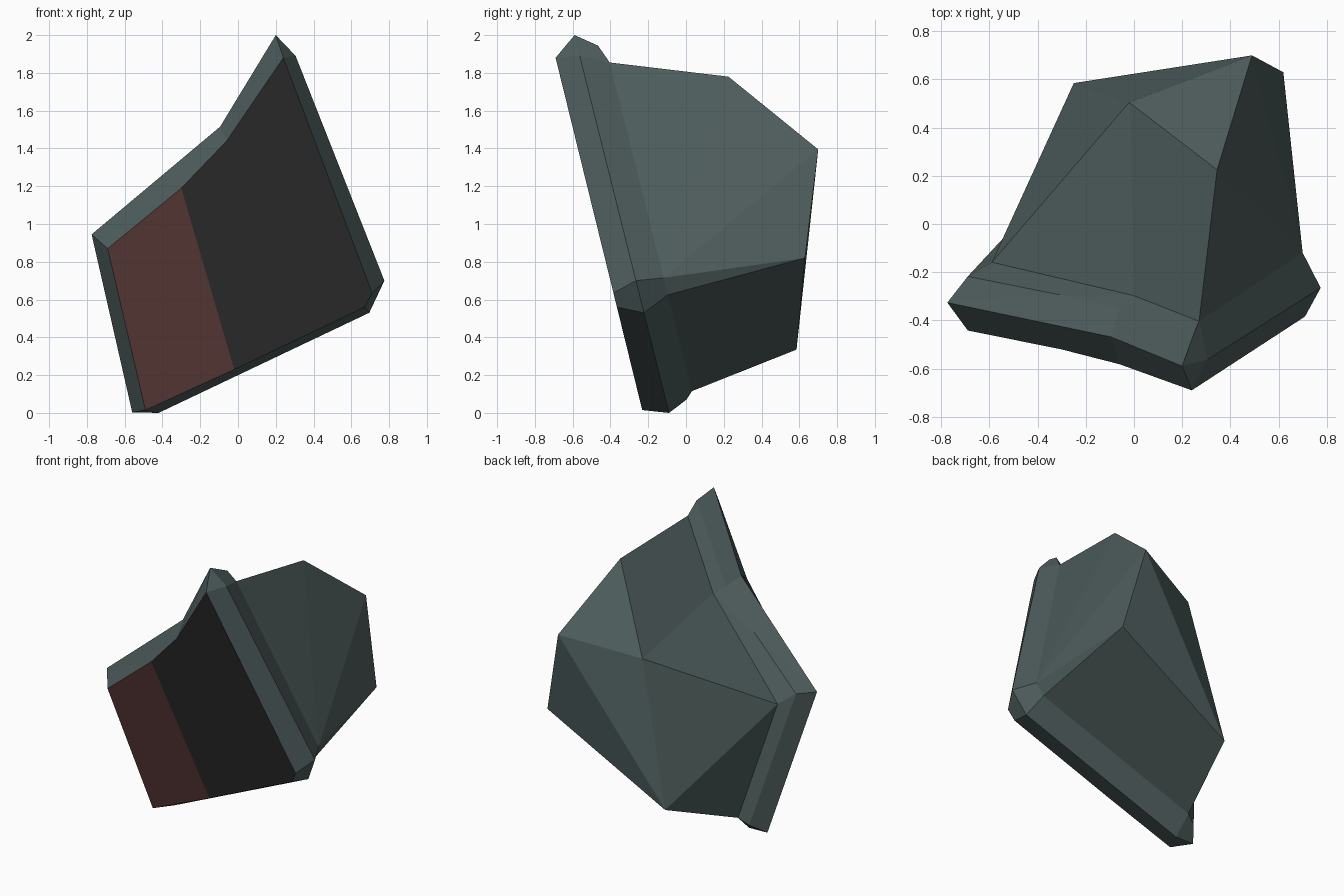
import bpy, bmesh

if "Cube" in bpy.data.objects:
    bpy.data.objects.remove(bpy.data.objects["Cube"])


def material(name, color):
    m = bpy.data.materials.new(name)
    m.diffuse_color = (*color, 1)
    m.use_nodes = True
    m.node_tree.nodes["Principled BSDF"].inputs["Base Color"].default_value = m.diffuse_color
    return m


def on_plane(names, offset, slope, xz):
    """Name points that lie on a backward-leaning plane y = offset + slope * z."""
    return {n: (x, offset + slope * z, z) for n, (x, z) in zip(names, xz)}


# front panel outline, including the colour split D-G
pts = on_plane("ABCDEFGH", -0.228, -0.246, [
    (.24, 1.88), (.71, .635), (.67, .56), (-.02, .23),
    (-.49, .015), (-.69, .87), (-.30, 1.19), (-.06, 1.44)])
# widest outline of the bevelled rim
pts |= on_plane("IJKLMNOP", -0.09, -0.25, [
    (.20, 2.0), (.305, 1.89), (.775, .70), (.695, .53),
    (-.42, 0), (-.56, .003), (-.775, .945), (-.095, 1.515)])
# step behind the rim on the left side
pts |= on_plane("QRSTU", 0.02, -0.25, [
    (.245, 1.945), (-.06, 1.475), (-.31, 1.255), (-.69, .95), (-.486, .07)])
# neck where the body meets the rim
pts |= on_plane("abcdef", 0.06, -0.25, [
    (.27, 1.855), (0, 1.43), (-.59, .875), (-.42, .115), (.66, .625), (.70, .715)])
# faceted back of the body
pts |= {"g": (.49, .70, 1.395), "h": (.62, .63, .82), "i": (-.25, .585, .335),
        "j": (.345, .225, 1.78), "p": (-.02, .505, 1.29)}

# faces grouped by material: shell, dark panel, red panel
bevel = "AIJ AJKB BKLC CLMED EMN ENOF FOG GOPH HPIA"
rim = "IQaJ JafK KfeL LedM MdUN NUTO OTS OSRP PRQI QRba RSb STcb TUdc"
body = "abpj bcp cip cdi pig pgj ghi dehi efh fgh fgj faj"
groups = [" ".join((bevel, rim, body)), "ABCDGH", "DEFG"]

bm = bmesh.new()
vert = {n: bm.verts.new(p) for n, p in pts.items()}
for index, group in enumerate(groups):
    for names in group.split():
        bm.faces.new([vert[n] for n in names]).material_index = index
bmesh.ops.recalc_face_normals(bm, faces=bm.faces)

mesh = bpy.data.meshes.new("faceted_shell")
bm.to_mesh(mesh)
bm.free()
for m in (material("slate green", (.075, .108, .106)),
          material("charcoal", (.028, .028, .028)),
          material("dull red", (.112, .046, .043))):
    mesh.materials.append(m)
bpy.context.collection.objects.link(bpy.data.objects.new("faceted_shell", mesh))
